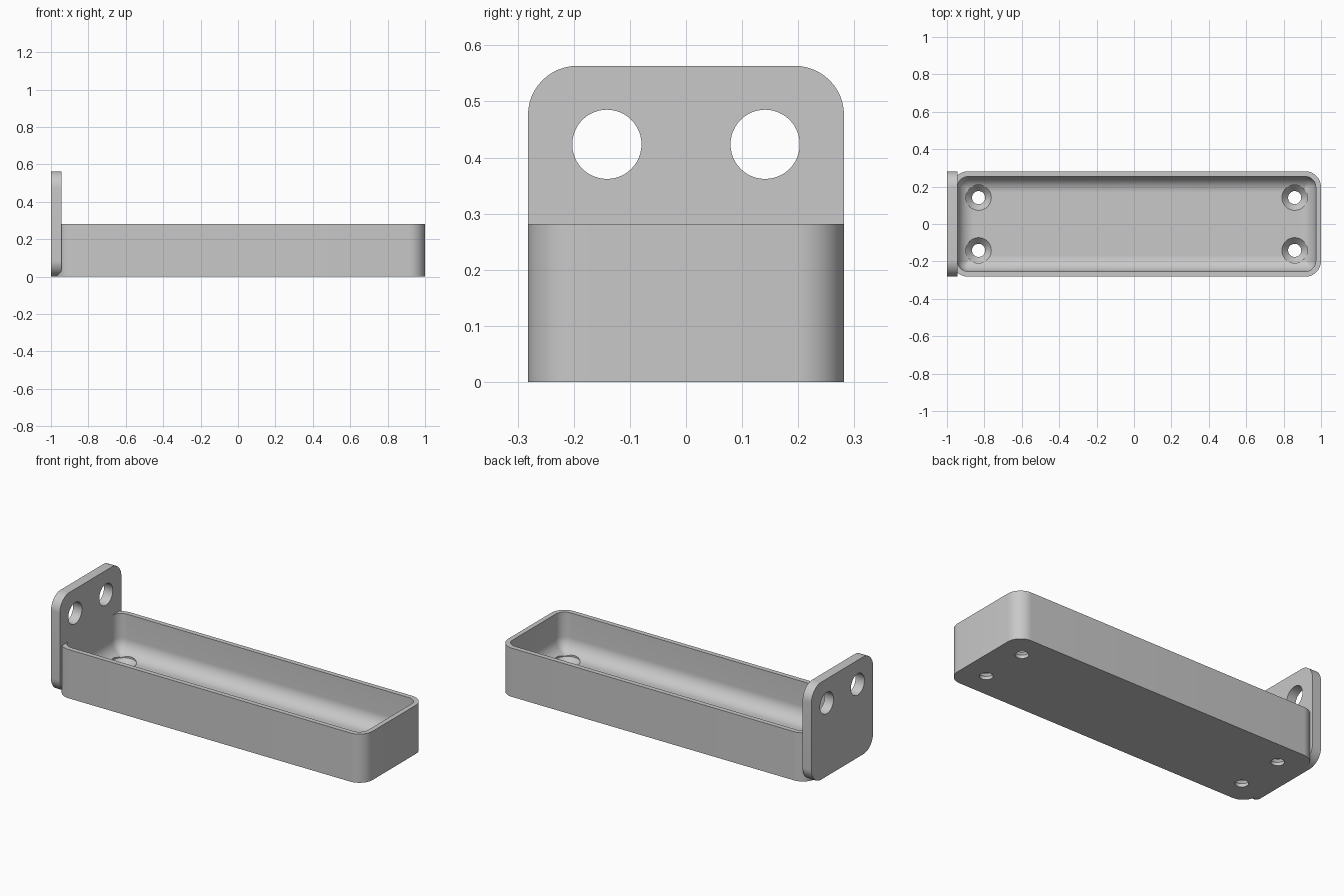
import bpy, bmesh, math
from mathutils import Matrix, Vector

if "Cube" in bpy.data.objects:
    bpy.data.objects.remove(bpy.data.objects["Cube"], do_unlink=True)

# Main dimensions
HALF_W = 0.2817
WALL = 0.0282
TRAY_H = 0.2817
PLATE_T = 0.0565
PLATE_H = 0.5634
CORNER = 0.0845
PLATE_CORNER = 0.088
FLOOR = 0.0563
FILLET = 0.0845
TRAY_X0 = -1 + WALL

grey = bpy.data.materials.new("plain grey")
grey.use_nodes = True
colour = (0.58, 0.58, 0.58, 1)
grey.diffuse_color = colour
grey.node_tree.nodes["Principled BSDF"].inputs["Base Color"].default_value = colour


def loft(name, rings, matrix=Matrix()):
    """Closed solid through rings that have the same number of points."""
    bm = bmesh.new()
    loops = [[bm.verts.new(matrix @ Vector(p)) for p in ring] for ring in rings]
    count = len(loops[0])
    for lower, upper in zip(loops, loops[1:]):
        for i in range(count):
            j = (i + 1) % count
            bm.faces.new((lower[i], lower[j], upper[j], upper[i]))
    bm.faces.new(loops[0][::-1])
    bm.faces.new(loops[-1])
    bmesh.ops.remove_doubles(bm, verts=bm.verts, dist=1e-5)
    bmesh.ops.recalc_face_normals(bm, faces=bm.faces)
    mesh = bpy.data.meshes.new(name)
    bm.to_mesh(mesh)
    bm.free()
    obj = bpy.data.objects.new(name, mesh)
    bpy.context.collection.objects.link(obj)
    mesh.materials.append(grey)
    return obj


def rounded_ring(half_x, half_y, radius, z, steps=12):
    """Rounded rectangle centred on the z axis."""
    radius = max(radius, 0)
    ring = []
    for quarter, (sx, sy) in enumerate([(1, 1), (-1, 1), (-1, -1), (1, -1)]):
        for i in range(steps + 1):
            a = math.pi / 2 * (quarter + i / steps)
            ring.append((sx * (half_x - radius) + radius * math.cos(a),
                         sy * (half_y - radius) + radius * math.sin(a), z))
    return ring


def circle(radius, z, sides=48):
    return [(radius * math.cos(math.tau * i / sides),
             radius * math.sin(math.tau * i / sides), z) for i in range(sides)]


def cut(target, cutter):
    cutter.hide_render = True
    mod = target.modifiers.new("cut", 'BOOLEAN')
    mod.operation = 'DIFFERENCE'
    mod.solver = 'EXACT'
    mod.object = cutter
    bpy.context.view_layer.objects.active = target
    bpy.ops.object.modifier_apply(modifier=mod.name)
    bpy.data.objects.remove(cutter, do_unlink=True)


# Tray with rounded upright corners
half_l = (1 - TRAY_X0) / 2
tray_place = Matrix.Translation(((1 + TRAY_X0) / 2, 0, 0))
tray = loft("tray", [rounded_ring(half_l, HALF_W, CORNER, z) for z in (0, TRAY_H)], tray_place)

# Hollow with a wide fillet around the floor
hollow = []
for i in range(13):
    a = math.pi / 2 * i / 12
    inset = FILLET * (1 - math.sin(a))
    hollow.append((inset, FLOOR + FILLET * (1 - math.cos(a))))
hollow.append((0, TRAY_H + 0.2))
cut(tray, loft("hollow_cutter",
               [rounded_ring(half_l - WALL - d, HALF_W - WALL - d, CORNER - WALL - d, z)
                for d, z in hollow], tray_place))

# Countersunk screw holes in the floor
screw_profile = [(0.035, -0.05), (0.035, FLOOR - 0.037), (0.068, FLOOR), (0.068, FLOOR + 0.15)]
for x in (-0.831, 0.859):
    for y in (-0.141, 0.141):
        cut(tray, loft("screw_hole_cutter", [circle(r, z) for r, z in screw_profile],
                       Matrix.Translation((x, y, 0))))

# Upright end plate with two mounting holes
upright = Matrix.Rotation(math.pi / 2, 4, 'Y')
plate = loft("end_plate",
             [rounded_ring(PLATE_H / 2, HALF_W, PLATE_CORNER, d) for d in (0, PLATE_T)],
             Matrix.Translation((-1, 0, PLATE_H / 2)) @ upright)
for y in (-0.141, 0.141):
    cut(plate, loft("mount_hole_cutter", [circle(0.0617, d) for d in (-0.1, 0.2)],
                    Matrix.Translation((-1, y, 0.4235)) @ upright))

# Smooth rounded areas, keep hard edges
bpy.ops.object.select_all(action='DESELECT')
for obj in (tray, plate):
    obj.select_set(True)
bpy.context.view_layer.objects.active = tray
bpy.ops.object.shade_smooth_by_angle(angle=math.radians(30))
